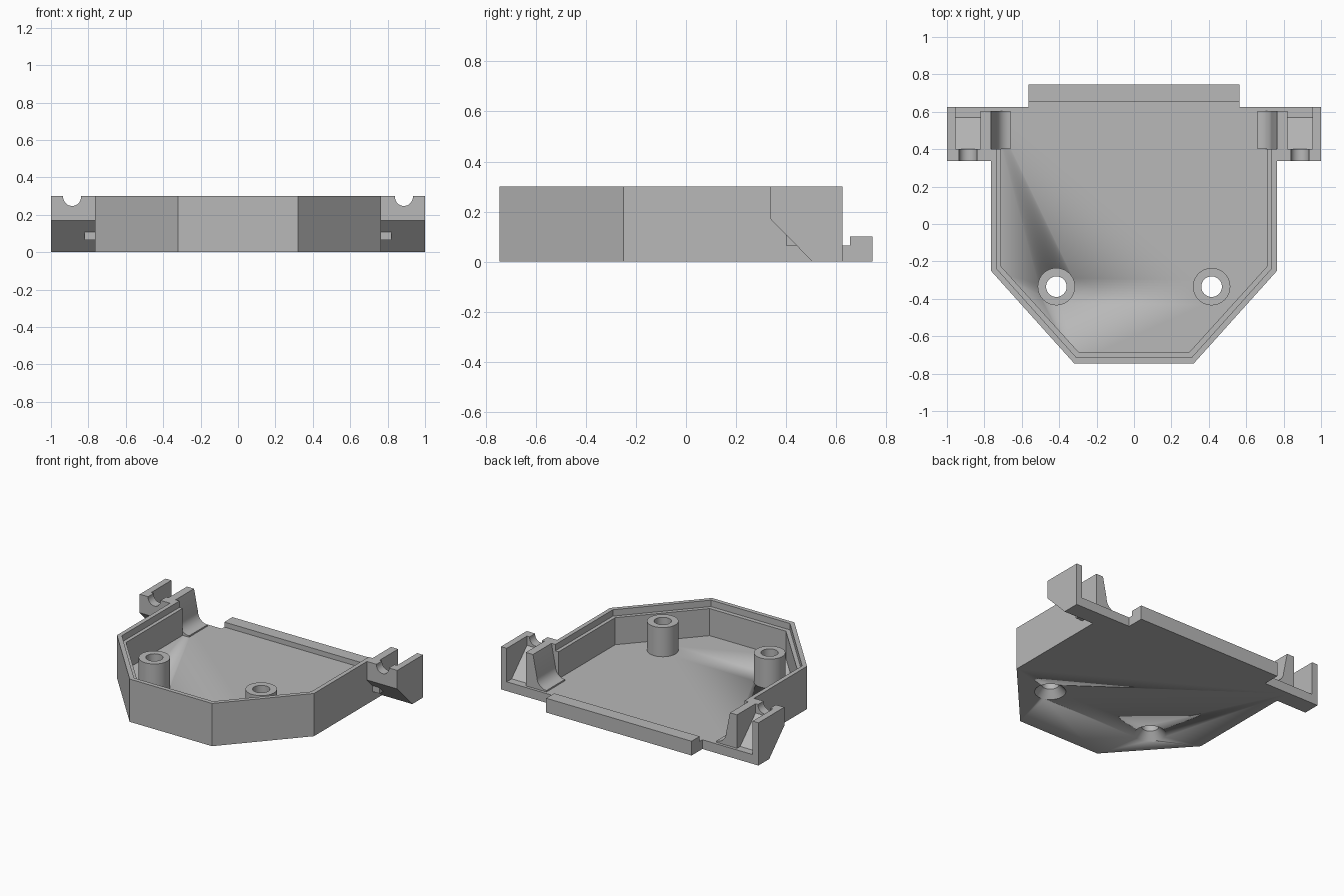
import bpy, bmesh
from math import sin, cos, pi, radians
from mathutils import Vector

cube = bpy.data.objects.get("Cube")
if cube:
    bpy.data.objects.remove(cube, do_unlink=True)

grey = bpy.data.materials.new("plain_grey")
grey.use_nodes = True
grey.diffuse_color = (0.48, 0.48, 0.48, 1)
grey.node_tree.nodes["Principled BSDF"].inputs["Base Color"].default_value = grey.diffuse_color

HEIGHT, FLOOR, LEDGE, POST = 0.30, 0.065, 0.255, 0.27
POST_X, POST_Y, POST_R, BORE_R = 0.415, -0.335, 0.10, 0.055


def finish(name, bm):
    """Turn a bmesh into a grey object with sharp corners and smooth curves."""
    bmesh.ops.recalc_face_normals(bm, faces=bm.faces)
    mesh = bpy.data.meshes.new(name)
    bm.to_mesh(mesh)
    bm.free()
    mesh.materials.append(grey)
    ob = bpy.data.objects.new(name, mesh)
    bpy.context.collection.objects.link(ob)
    bpy.ops.object.select_all(action='DESELECT')
    ob.select_set(True)
    bpy.context.view_layer.objects.active = ob
    bpy.ops.object.shade_smooth_by_angle(angle=radians(25))
    return ob


def prism(name, outline, axis, lo, hi):
    """Extrude a 2D outline along an axis, from lo to hi."""
    place = {'X': lambda a, b: (lo, a, b),
             'Y': lambda a, b: (a, lo, b),
             'Z': lambda a, b: (a, b, lo)}[axis]
    bm = bmesh.new()
    face = bm.faces.new([bm.verts.new(place(a, b)) for a, b in outline])
    ext = bmesh.ops.extrude_face_region(bm, geom=[face])
    shift = Vector([hi - lo if axis == k else 0 for k in 'XYZ'])
    bmesh.ops.translate(bm, vec=shift,
                        verts=[v for v in ext['geom'] if isinstance(v, bmesh.types.BMVert)])
    return finish(name, bm)


def lathe(name, section, x, y):
    """Revolve a closed (radius, height) section around a vertical axis."""
    bm = bmesh.new()
    vs = [bm.verts.new((x + r, y, z)) for r, z in section]
    edges = [bm.edges.new((vs[i], vs[i - 1])) for i in range(len(vs))]
    bmesh.ops.spin(bm, geom=vs + edges, cent=(x, y, 0), axis=(0, 0, 1),
                   angle=2 * pi, steps=40)
    bmesh.ops.remove_doubles(bm, verts=bm.verts, dist=1e-5)
    return finish(name, bm)


def mirrored(half):
    """Complete a left-hand path with its right-hand reflection."""
    return half + [(-x, y) for x, y in reversed(half)]


# Plan outlines of the shell: outer face, rim step and inner face
outer = mirrored([(0.765, 0.40), (0.765, -0.25), (0.32, -0.745)])
step = mirrored([(0.735, 0.40), (0.735, -0.238), (0.307, -0.715)])
inner = mirrored([(0.71, 0.40), (0.71, -0.228), (0.296, -0.685)])

# Floor, with openings where the screw posts pass through
floor = prism("floor", mirrored([(0.765, 0.625), (0.765, -0.25), (0.32, -0.745)]),
              'Z', 0, FLOOR)
for s in (1, -1):
    ring = [(s * POST_X + POST_R * cos(2 * pi * i / 40),
             POST_Y + POST_R * sin(2 * pi * i / 40)) for i in range(40)]
    cutter = prism("post_cutter", ring, 'Z', -0.1, 0.2)
    cutter.hide_render = True
    cut = floor.modifiers.new("post_opening", 'BOOLEAN')
    cut.operation, cut.solver, cut.object = 'DIFFERENCE', 'EXACT', cutter
    bpy.context.view_layer.objects.active = floor
    bpy.ops.object.modifier_apply(modifier=cut.name)
    bpy.data.objects.remove(cutter, do_unlink=True)

# Perimeter wall with a lower inner ledge
prism("wall_rim", outer + step[::-1], 'Z', FLOOR, HEIGHT)
prism("wall_ledge", step + inner[::-1], 'Z', FLOOR, LEDGE)

# Raised lip along the open back edge
prism("back_lip", [(0.625, 0), (0.745, 0), (0.745, 0.10), (0.655, 0.10),
                   (0.655, FLOOR), (0.625, FLOOR)], 'X', -0.565, 0.565)

for s, side in ((1, "left"), (-1, "right")):
    # Countersunk hollow screw post
    lathe(side + "_screw_post", [(POST_R, 0), (BORE_R, 0.05), (BORE_R, POST),
                                 (POST_R, POST)], s * POST_X, POST_Y)

    # Ear: sloping base, outer cheek and slotted front plate
    prism(side + "_ear_base", [(0.338, 0.17), (0.40, 0.17), (0.40, 0.235),
                               (0.57, FLOOR), (0.625, FLOOR), (0.625, 0), (0.505, 0)],
          'X', s * 0.765, s * 0.955)
    prism(side + "_ear_cheek", [(0.338, 0.17), (0.338, HEIGHT), (0.625, HEIGHT),
                                (0.625, 0), (0.505, 0)], 'X', s * 0.955, s)
    slot = [(s * (0.887 + 0.048 * cos(a)), 0.295 - 0.048 * sin(a))
            for a in [pi * i / 16 for i in range(17)]]
    plate = ([(s * 0.765, 0.17), (s * 0.955, 0.17), (s * 0.955, HEIGHT),
              (s * 0.935, HEIGHT)] + slot + [(s * 0.839, HEIGHT), (s * 0.765, HEIGHT)])
    prism(side + "_ear_front", plate, 'Y', 0.338, 0.40)

    # Upright clip that flares into the floor
    flare = [(s * (0.66 + 0.075 * cos(a)), 0.15 - 0.075 * sin(a))
             for a in [pi / 2 * i / 10 for i in range(11)]]
    prism(side + "_clip", [(s * 0.66, FLOOR), (s * 0.82, FLOOR), (s * 0.82, HEIGHT),
                           (s * 0.765, HEIGHT)] + flare, 'Y', 0.40, 0.605)
